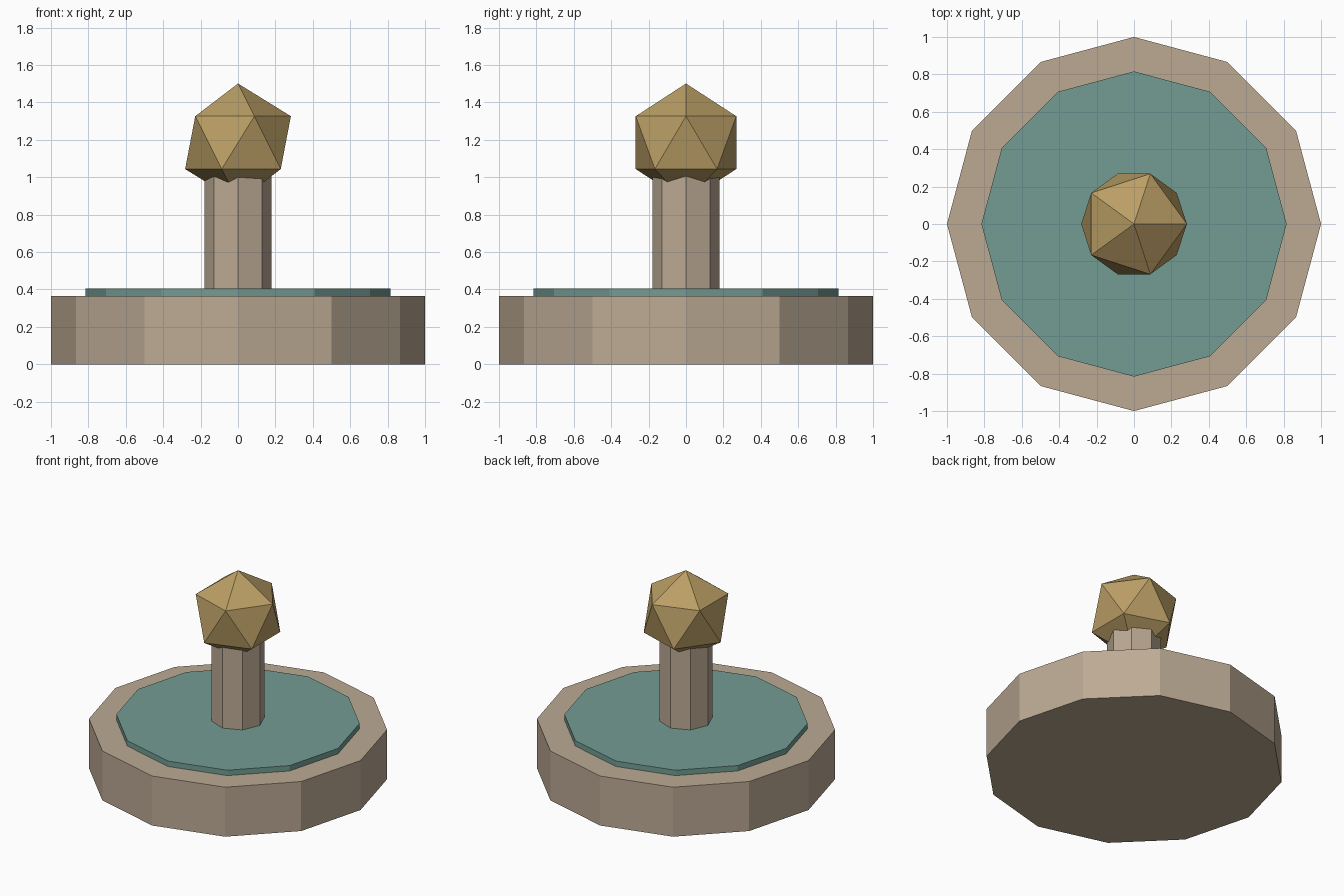
import bpy

if "Cube" in bpy.data.objects:
    bpy.data.objects.remove(bpy.data.objects["Cube"])


def srgb(r, g, b):
    """Convert 0-255 display values to a linear colour."""
    def lin(c):
        c /= 255
        return c / 12.92 if c <= 0.04045 else ((c + 0.055) / 1.055) ** 2.4
    return (lin(r), lin(g), lin(b), 1)


def material(name, rgb):
    mat = bpy.data.materials.new(name)
    mat.diffuse_color = srgb(*rgb)
    mat.use_nodes = True
    mat.node_tree.nodes["Principled BSDF"].inputs["Base Color"].default_value = mat.diffuse_color
    return mat


def finish(name, mat):
    obj = bpy.context.object
    obj.name = name
    obj.data.materials.append(mat)
    return obj


def prism(name, sides, radius, z0, z1, mat):
    bpy.ops.mesh.primitive_cylinder_add(
        vertices=sides, radius=radius, depth=z1 - z0, location=(0, 0, (z0 + z1) / 2))
    return finish(name, mat)


stone = material("stone", (188, 170, 148))
teal = material("teal_water", (114, 156, 147))
gold = material("gold", (186, 158, 101))

# Twelve-sided basin with a raised disc of water
prism("basin", 12, 1.0, 0.0, 0.365, stone)
prism("water", 12, 0.816, 0.33, 0.405, teal)

# Eight-sided column, its top sunk into the ball
prism("column", 8, 0.18, 0.36, 1.01, stone)

# Faceted ball on top
bpy.ops.mesh.primitive_ico_sphere_add(subdivisions=1, radius=0.316, location=(0, 0, 1.185))
finish("finial_ball", gold)
